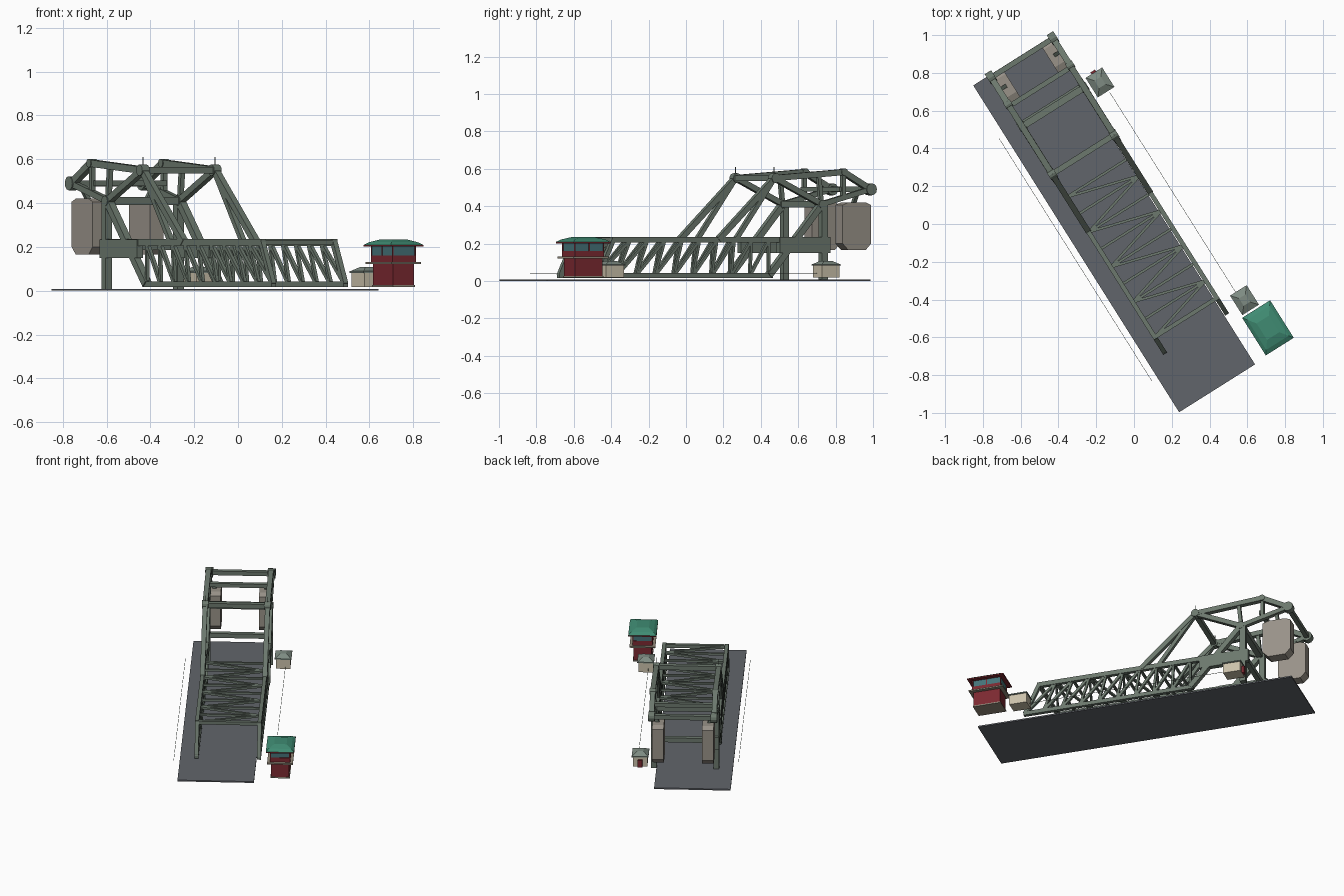
import bpy, bmesh, math
from mathutils import Matrix, Vector

if "Cube" in bpy.data.objects:
    bpy.data.objects.remove(bpy.data.objects["Cube"])

# Everything is laid out along local x (bridge axis) and y (width), then turned in plan
TURN = Matrix.Rotation(math.atan2(-0.846, 0.533), 4, 'Z')
SIDES = (("left", -0.226), ("right", 0.162))


def material(name, rgb):
    m = bpy.data.materials.new(name)
    m.diffuse_color = (*rgb, 1)
    m.use_nodes = True
    m.node_tree.nodes["Principled BSDF"].inputs["Base Color"].default_value = m.diffuse_color
    return m


STEEL = material("steel_green", (0.15, 0.19, 0.155))
ROAD = material("asphalt", (0.12, 0.13, 0.145))
CONCRETE = material("concrete", (0.32, 0.29, 0.25))
CREAM = material("cream", (0.60, 0.54, 0.41))
SLATE = material("slate", (0.21, 0.26, 0.225))
RED = material("dark_red", (0.20, 0.022, 0.03))
GREEN = material("roof_green", (0.05, 0.26, 0.17))
GLASS = material("glass", (0.06, 0.17, 0.19))
TRIM = material("trim", (0.30, 0.26, 0.20))


def finish(bm, name, mat):
    bmesh.ops.recalc_face_normals(bm, faces=bm.faces)
    me = bpy.data.meshes.new(name)
    bm.to_mesh(me)
    bm.free()
    me.materials.append(mat)
    ob = bpy.data.objects.new(name, me)
    ob.matrix_world = TURN
    bpy.context.collection.objects.link(ob)
    return ob


def add_beam(bm, a, b, w, h=None):
    """Square bar from a to b; w is across the bridge, h in the truss plane."""
    a, b = Vector(a), Vector(b)
    d = (b - a).normalized()
    ref = Vector((0, 1, 0)) if abs(d.y) < 0.5 else Vector((1, 0, 0))
    side = (ref - d * ref.dot(d)).normalized()
    up = d.cross(side)
    rot = Matrix((d, side, up)).transposed().to_4x4()
    size = Matrix.Diagonal(((b - a).length, w, h or w, 1))
    bmesh.ops.create_cube(bm, size=1, matrix=Matrix.Translation((a + b) / 2) @ rot @ size)


def add_pin(bm, x, y, z, r, width):
    m = Matrix.Translation((x, y, z)) @ Matrix.Rotation(math.pi / 2, 4, 'X')
    bmesh.ops.create_cone(bm, cap_ends=True, segments=12, radius1=r, radius2=r, depth=width, matrix=m)


def block(name, mat, x, y, sx, sy, z0, z1, top=1.0):
    """Box whose top face can be shrunk to make a hipped roof."""
    bm = bmesh.new()
    bmesh.ops.create_cube(bm, size=1)
    for v in bm.verts:
        k = top if v.co.z > 0 else 1
        v.co = (x + v.co.x * sx * k, y + v.co.y * sy * k, z1 if v.co.z > 0 else z0)
    return finish(bm, name, mat)


# Roadway slab
block("roadway", ROAD, -0.052, -0.0915, 2.045, 0.475, 0.0, 0.009)

# Key nodes of the lifting frame in the truss plane (x, z)
PIN, PEAK, HEAD, PIVOT = (-1.06, 0.49), (-0.89, 0.582), (-0.455, 0.55), (-0.752, 0.41)
BOT, TOP = 0.03, 0.22
N = 9
low = [-0.42 + i * 1.08 / N for i in range(N + 1)]
topx = [-0.42 + i * 0.985 / N for i in range(N + 1)]

for side, y in SIDES:
    P = lambda n: (n[0], y, n[1])
    # Leaf truss: chords, sloping end post and web members
    bm = bmesh.new()
    add_beam(bm, (-0.44, y, BOT), (0.665, y, BOT), 0.024, 0.026)
    add_beam(bm, (-0.80, y, TOP), (0.575, y, TOP), 0.024, 0.03)
    add_beam(bm, (0.565, y, TOP), (0.657, y, BOT), 0.024)
    for i in range(N):
        add_beam(bm, (topx[i], y, TOP), (low[i], y, BOT), 0.015)
        add_beam(bm, (topx[i], y, TOP), (low[i + 1], y, BOT), 0.017)
    finish(bm, side + "_leaf_truss", STEEL)

    # Overhead balance frame
    bm = bmesh.new()
    for a, b, w in ((PIN, PEAK, 0.032), (PEAK, HEAD, 0.032), (PIN, PIVOT, 0.028),
                    (PIVOT, HEAD, 0.03), (PIVOT, (-0.42, BOT), 0.034),
                    (HEAD, (-0.10, TOP), 0.03), (HEAD, (-0.21, TOP), 0.024),
                    (PEAK, (-0.89, 0.445), 0.022), ((-0.735, 0.57), PIVOT, 0.022)):
        add_beam(bm, P(a), P(b), w)
    for n, r in ((PIN, 0.032), (PEAK, 0.02), (HEAD, 0.026), (PIVOT, 0.024)):
        add_pin(bm, n[0], y, n[1], r, 0.04)
    finish(bm, side + "_balance_frame", STEEL)

    # Tower post and side girder
    bm = bmesh.new()
    add_beam(bm, (-0.765, y, 0.009), (-0.765, y, 0.42), 0.036)
    add_beam(bm, (-0.80, y, 0.192), (-0.48, y, 0.192), 0.034, 0.085)
    finish(bm, side + "_tower_post", STEEL)

    # Mast on the frame head
    bm = bmesh.new()
    add_beam(bm, (-0.455, y, 0.55), (-0.455, y, 0.61), 0.004)
    finish(bm, side + "_mast", STEEL)

    # Counterweight: eight-sided slab, inside the truss plane
    yc = y + (0.039 if y < 0 else -0.039)
    c = 0.035
    prof = [(-1.07 + c, 0.165), (-0.89 - c, 0.165), (-0.89, 0.165 + c), (-0.89, 0.42 - c * 0.4),
            (-0.89 - c, 0.42), (-1.07 + c, 0.42), (-1.07, 0.42 - c * 0.4), (-1.07, 0.165 + c)]
    bm = bmesh.new()
    f = bm.faces.new([bm.verts.new((px, yc - 0.036, pz)) for px, pz in prof])
    ext = bmesh.ops.extrude_face_region(bm, geom=[f])["geom"]
    bmesh.ops.translate(bm, vec=(0, 0.072, 0), verts=[v for v in ext if isinstance(v, bmesh.types.BMVert)])
    finish(bm, side + "_counterweight", CONCRETE)
    # Hanger tying the counterweight to the frame
    bm = bmesh.new()
    add_beam(bm, (-0.98, yc, 0.41), (-0.98, y, 0.475), 0.02)
    finish(bm, side + "_counterweight_hanger", STEEL)

# Cross beams between the two sides
L, R = SIDES[0][1], SIDES[1][1]
bm = bmesh.new()
for x, z, w in ((*PIN, 0.028), (-0.88, 0.49, 0.026), (*PIVOT, 0.036), (*HEAD, 0.03), (-0.765, 0.2, 0.03)):
    add_beam(bm, (x, L, z), (x, R, z), w)
finish(bm, "cross_beams", STEEL)

# Lateral bracing at the top chords of the leaf
bm = bmesh.new()
for i in range(1, N + 1):
    w = 0.022 if i == N else 0.014
    add_beam(bm, (topx[i], L, TOP), (topx[i], R, TOP), w)
    if i < N:
        a, b = (L, R) if i % 2 else (R, L)
        add_beam(bm, (topx[i], a, TOP), (topx[i + 1], b, TOP), 0.014)
finish(bm, "lateral_bracing", STEEL)

# Thin guard cables along both sides
for name, y, x0, x1 in (("left_cable", -0.363, -0.765, 0.755), ("right_cable", 0.263, -0.66, 0.60)):
    bm = bmesh.new()
    add_beam(bm, (x0, y, 0.042), (x1, y, 0.042), 0.002)
    finish(bm, name, STEEL)

# Two small gate booths
for name, x, y in (("rear_booth", -0.73, 0.247), ("front_booth", 0.653, 0.28)):
    block(name + "_walls", CREAM, x, y, 0.112, 0.09, 0.018, 0.084)
    block(name + "_eaves", SLATE, x, y, 0.122, 0.104, 0.082, 0.089)
    block(name + "_roof", SLATE, x, y, 0.116, 0.098, 0.089, 0.108, 0.4)
block("rear_booth_door", RED, -0.793, 0.247, 0.018, 0.028, 0.018, 0.066)

# Operator house
hx, hy = 0.843, 0.307
for name, mat, sx, sy, z0, z1, top in (
        ("house_base", TRIM, 0.18, 0.12, 0.018, 0.026, 1),
        ("house_lower_walls", RED, 0.172, 0.112, 0.026, 0.122, 1),
        ("house_balcony", TRIM, 0.222, 0.16, 0.121, 0.130, 1),
        ("house_upper_walls", RED, 0.186, 0.126, 0.130, 0.160, 1),
        ("house_windows", GLASS, 0.180, 0.120, 0.160, 0.202, 1),
        ("house_eaves", RED, 0.235, 0.175, 0.201, 0.209, 1),
        ("house_roof", GREEN, 0.235, 0.175, 0.209, 0.222, 0.8),
        ("house_roof_cap", GREEN, 0.188, 0.14, 0.222, 0.234, 0.55)):
    block(name, mat, hx, hy, sx, sy, z0, z1, top)
# House corner posts around the windows
bm = bmesh.new()
for dx in (-0.09, 0.0, 0.09):
    for dy in (-0.06, 0.06):
        add_beam(bm, (hx + dx, hy + dy, 0.155), (hx + dx, hy + dy, 0.205), 0.006)
finish(bm, "house_window_posts", RED)
